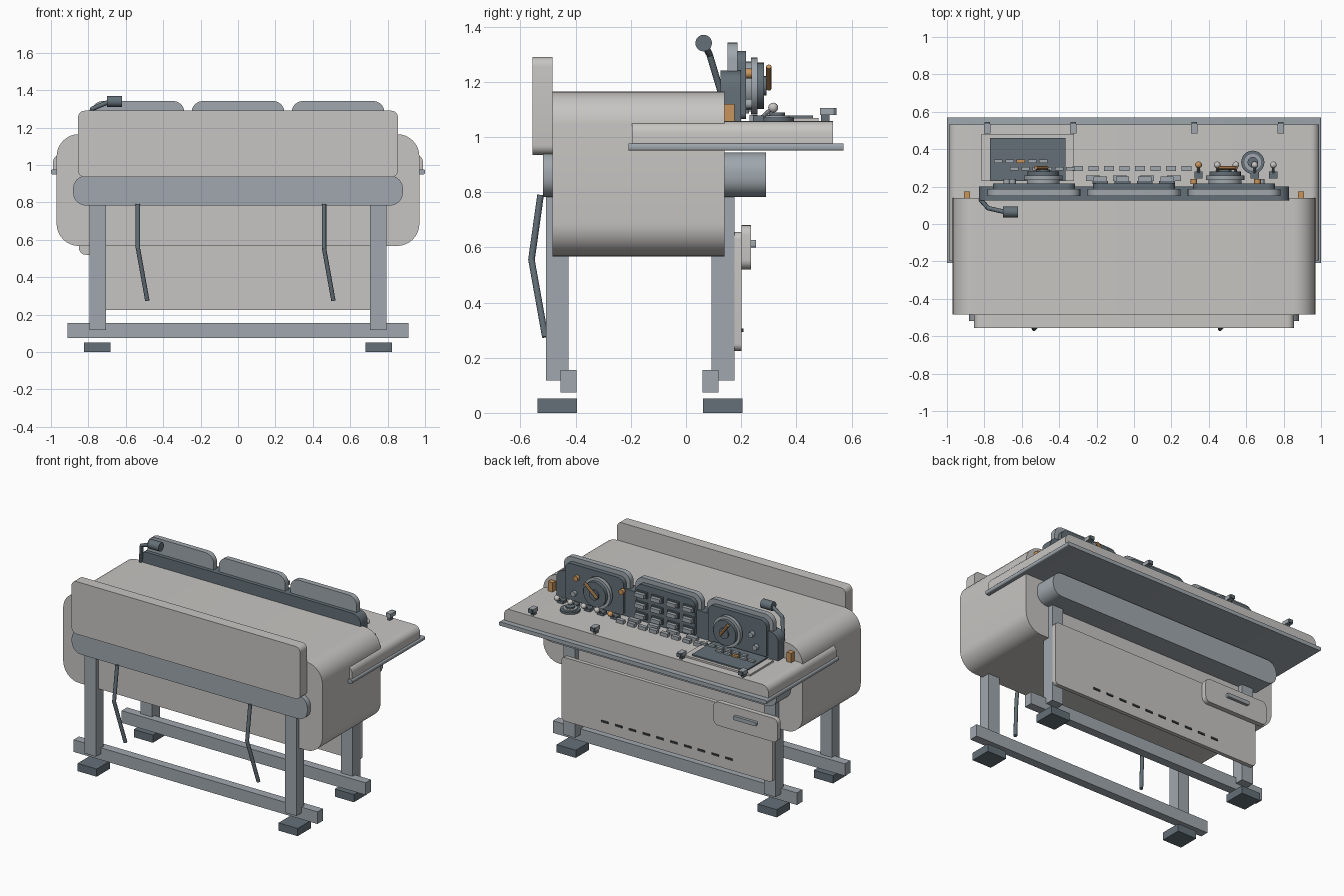
import bpy, bmesh, math
from mathutils import Vector

cube = bpy.data.objects.get("Cube")
if cube:
    bpy.data.objects.remove(cube, do_unlink=True)


def material(name, rgb):
    m = bpy.data.materials.new(name)
    m.use_nodes = True
    m.diffuse_color = (*rgb, 1)
    m.node_tree.nodes["Principled BSDF"].inputs["Base Color"].default_value = (*rgb, 1)
    return m


SHELL = material("warm light grey", (0.57, 0.56, 0.54))
STEEL = material("blue grey", (0.35, 0.39, 0.42))
SLATE = material("dark slate", (0.125, 0.16, 0.185))
AMBER = material("amber", (0.58, 0.30, 0.11))
BLACK = material("charcoal", (0.04, 0.045, 0.05))


def finish(name, bm, mat):
    bmesh.ops.recalc_face_normals(bm, faces=bm.faces)
    me = bpy.data.meshes.new(name)
    bm.to_mesh(me)
    bm.free()
    me.materials.append(mat)
    me.shade_smooth()
    me.set_sharp_from_angle(angle=math.radians(32))
    ob = bpy.data.objects.new(name, me)
    bpy.context.collection.objects.link(ob)
    return ob


def slab(name, x, y, z, mat, top=0, bottom=0, seg=6):
    """Outline in xz with rounded top and bottom corners, extruded along y."""
    bm = bmesh.new()
    pts = []
    corners = [(x[1], z[1], -1, -1, top, 0), (x[0], z[1], 1, -1, top, 90),
               (x[0], z[0], 1, 1, bottom, 180), (x[1], z[0], -1, 1, bottom, 270)]
    for cx, cz, sx, sz, r, start in corners:
        for i in range(seg + 1 if r else 1):
            a = math.radians(start + 90 * i / seg)
            px = cx + sx * r + r * math.cos(a)
            pz = cz + sz * r + r * math.sin(a)
            pts.append(bm.verts.new((px, y[0], pz)))
    face = bm.faces.new(pts)
    new = bmesh.ops.extrude_face_region(bm, geom=[face])["geom"]
    verts = [g for g in new if isinstance(g, bmesh.types.BMVert)]
    bmesh.ops.translate(bm, verts=verts, vec=(0, y[1] - y[0], 0))
    return finish(name, bm, mat)


def block(name, centre, size, mat):
    x, y, z = [(c - s / 2, c + s / 2) for c, s in zip(centre, size)]
    return slab(name, x, y, z, mat)


def rod(name, a, b, r, mat, sides=24):
    a, b = Vector(a), Vector(b)
    bm = bmesh.new()
    bmesh.ops.create_cone(bm, cap_ends=True, segments=sides, radius1=r, radius2=r,
                          depth=(b - a).length)
    bm.transform((b - a).to_track_quat("Z", "Y").to_matrix().to_4x4())
    bmesh.ops.translate(bm, verts=bm.verts, vec=(a + b) / 2)
    return finish(name, bm, mat)


def ball(name, c, r, mat):
    bm = bmesh.new()
    bmesh.ops.create_uvsphere(bm, u_segments=14, v_segments=8, radius=r)
    bmesh.ops.translate(bm, verts=bm.verts, vec=c)
    return finish(name, bm, mat)


def bent_rod(name, pts, r, mat):
    for a, b in zip(pts, pts[1:]):
        rod(name, a, b, r, mat, 12)
    for p in pts[1:-1]:
        ball(name + "_joint", p, r, mat)


# Main housing, front panel and the rail running through
slab("housing", (-.97, .97), (-.483, .14), (.567, 1.165), SHELL, .12, .12, 8)
slab("front_panel", (-.855, .855), (-.557, -.483), (.935, 1.29), SHELL, .035, .035)
slab("support_rail", (-.882, .882), (-.518, .29), (.783, .943), STEEL, .07, .07)

# Desk with its trim
slab("desk", (-.99, .99), (-.195, .533), (.975, 1.057), SHELL, .045)
slab("desk_trim", (-1, 1), (-.208, .57), (.95, .976), STEEL, .008, .008, 3)

# Frame: legs, crossbars, feet
for y0, bar in ((-.508, -.425), (.092, .089)):
    for s in (-1, 1):
        slab("leg", (s * .75 - .043, s * .75 + .043), (y0, y0 + .083), (.117, .85), STEEL)
    block("crossbar", (0, bar, .115), (1.825, .058, .082), STEEL)
for fy in (-.467, .134):
    for s in (-1, 1):
        block("foot", (s * .752, fy, .026), (.143, .143, .052), SLATE)

# Front levers
for x in (-.535, .46):
    bent_rod("lever", [(x, -.527, .79), (x, -.56, .555), (x + .05, -.51, .275)], .012, SLATE)

# Rear lower panel with vents and a small pod
slab("rear_panel", (-.79, .79), (.175, .202), (.225, .655), SHELL, .025, .025)
for i in range(10):
    block("vent", (-.465 + i * .1033, .204, .3), (.052, .008, .013), BLACK)
slab("pod", (-.85, -.37), (.202, .235), (.52, .68), SHELL, .035, .035)
slab("pod_handle", (-.70, -.53), (.235, .254), (.6, .626), STEEL, .006, .006, 3)

# Console with three instrument panels
slab("console", (-.83, .83), (.125, .2), (1.05, 1.24), SLATE, .06)
for cx in (-.535, 0, .535):
    slab("panel_frame", (cx - .248, cx + .248), (.15, .186), (1.055, 1.342), STEEL, .06)
    slab("panel_face", (cx - .22, cx + .22), (.186, .217), (1.065, 1.312), SLATE, .045, .02)

# Dials with amber pointers
for x, lean in ((-.485, -.04), (.487, .06)):
    rod("dial_base", (x, .215, 1.185), (x, .237, 1.185), .088, STEEL, 32)
    rod("dial_ring", (x, .235, 1.185), (x, .26, 1.185), .103, STEEL, 32)
    rod("dial_face", (x, .258, 1.185), (x, .282, 1.185), .084, SLATE, 32)
    rod("dial_hub", (x, .28, 1.185), (x, .292, 1.185), .035, SLATE)
    rod("pointer", (x + lean, .3, 1.255), (x - lean * .5, .3, 1.175), .01, AMBER, 8)

# Panel knobs
for x, z, mat in ((.66, 1.23, AMBER), (.32, 1.23, AMBER), (-.65, 1.2, STEEL), (-.68, 1.12, STEEL),
                  (.68, 1.12, STEEL)):
    rod("panel_knob", (x, .215, z), (x, .24, z), .018, mat, 12)

# Button grid on the middle panel
for col in range(4):
    for row in range(3):
        x, z = -.22 + col * .145, 1.105 + row * .072
        x *= .82
        block("button_base", (x, .222, z), (.085, .014, .04), SLATE)
        block("button", (x, .238, z), (.07, .03, .026), STEEL)

# Key rows on the desk
for i in range(8):
    block("desk_key", (-.3 + i * .083, .297, 1.068), (.055, .026, .024), STEEL)
for i in range(4):
    block("wide_key", (-.22 + i * .145, .245, 1.068), (.075, .03, .024), STEEL)

# Writing pad with small keys
block("pad_frame", (-.568, .355, 1.061), (.495, .25, .016), SHELL)
block("pad_surface", (-.568, .345, 1.072), (.405, .23, .012), SLATE)
for i in range(5):
    block("pad_key", (-.725 + i * .06, .335, 1.082), (.045, .02, .014),
          AMBER if i == 2 else STEEL)
for i in range(6):
    block("pad_key", (-.64 + i * .06, .295, 1.082), (.045, .02, .014), STEEL)

# Toggle levers
for i in range(5):
    x = .345 + i * .1
    block("toggle_base", (x, .262, 1.065), (.045, .04, .024), SLATE)
    rod("toggle_stem", (x, .268, 1.065), (x, .312, 1.105), .007, STEEL, 8)
    ball("toggle_ball", (x, .316, 1.106), .018, AMBER if i == 0 else SHELL)

# Rotary control on the desk
rod("rotary_base", (.635, .33, 1.05), (.635, .33, 1.07), .062, SLATE, 32)
rod("rotary_ring", (.635, .33, 1.07), (.635, .33, 1.078), .045, STEEL, 32)
rod("rotary_cap", (.635, .33, 1.078), (.635, .33, 1.088), .028, SLATE)

# Clips along the desk edge
for x in (-.785, -.325, .322, .785):
    block("clip_stem", (x, .505, 1.068), (.018, .03, .03), SLATE)
    block("clip", (x, .51, 1.092), (.036, .05, .026), STEEL)
    block("clip_cap", (x, .538, 1.092), (.03, .014, .024), SLATE)

# Amber marker lights beside the housing
for s in (-1, 1):
    block("marker_light", (s * .893, .157, 1.087), (.034, .036, .066), AMBER)

# Lamp on a bent arm
bent_rod("lamp_arm", [(-.82, .13, 1.15), (-.78, .085, 1.3), (-.69, .064, 1.338)], .012, SLATE)
rod("lamp_head", (-.70, .064, 1.34), (-.62, .064, 1.34), .03, SLATE)
